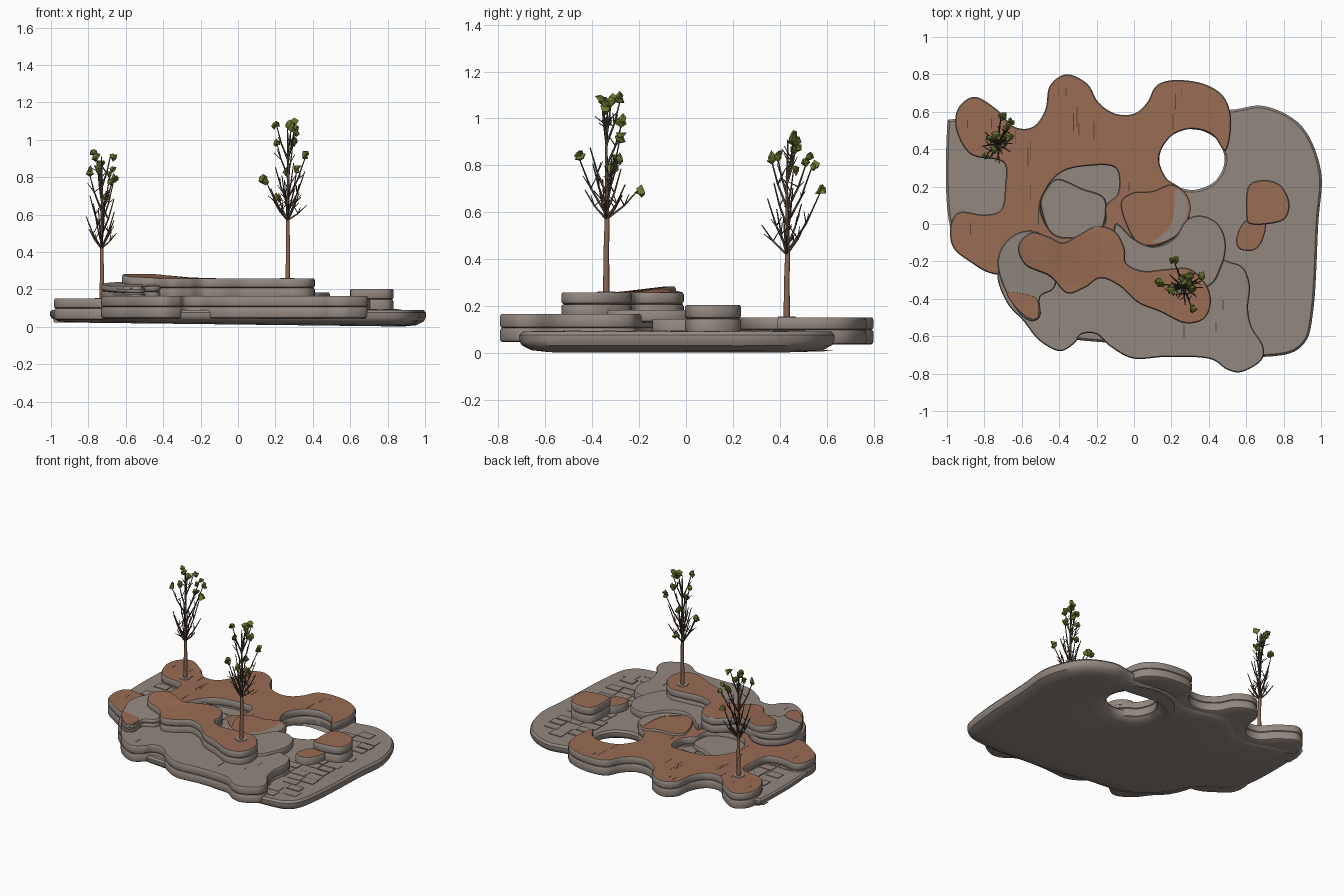
import bpy, bmesh, math, random
from mathutils import Vector

if "Cube" in bpy.data.objects:
    bpy.data.objects.remove(bpy.data.objects["Cube"])
random.seed(7)

def mat(name, rgb):
    m = bpy.data.materials.new(name)
    m.diffuse_color = (*rgb, 1)
    m.use_nodes = True
    m.node_tree.nodes["Principled BSDF"].inputs["Base Color"].default_value = m.diffuse_color
    return m

STONE = mat("grey stone", (.29, .245, .215))
EARTH = mat("red brown earth", (.32, .15, .087))
BARK = mat("trunk bark", (.27, .14, .085))
TWIG = mat("dark twig", (.10, .07, .05))
LEAF = mat("olive leaf", (.15, .185, .028))
CRACK = mat("dark crack", (.10, .055, .035))

def spline(pts, n=7):
    """Closed smooth outline through a few points."""
    out, k = [], len(pts)
    for i in range(k):
        a, b, c, d = (Vector(pts[(i + j) % k]) for j in (-1, 0, 1, 2))
        for s in range(n):
            t = s / n
            out.append(.5 * (2*b + (c-a)*t + (2*a-5*b+4*c-d)*t*t + (3*b-a-3*c+d)*t**3))
    return out

def area(p):
    return sum(p[i-1].x*p[i].y - p[i].x*p[i-1].y for i in range(len(p)))

def inside(p, x, y):
    r = False
    for i in range(len(p)):
        a, b = p[i-1], p[i]
        if (a.y > y) != (b.y > y) and x < (b.x-a.x)*(y-a.y)/(b.y-a.y) + a.x:
            r = not r
    return r

def finish(bm, name, mats, smooth=None):
    bmesh.ops.recalc_face_normals(bm, faces=bm.faces)
    me = bpy.data.meshes.new(name)
    bm.to_mesh(me)
    bm.free()
    for m in mats:
        me.materials.append(m)
    ob = bpy.data.objects.new(name, me)
    bpy.context.collection.objects.link(ob)
    if smooth:
        bpy.ops.object.select_all(action='DESELECT')
        ob.select_set(True)
        bpy.context.view_layer.objects.active = ob
        bpy.ops.object.shade_smooth_by_angle(angle=math.radians(smooth))
    return ob

def strata(zs, e=.011):
    """Edge profile of stacked rounded layers: (inset, z)."""
    prof = []
    for z0, z1 in zip(zs, zs[1:]):
        prof += [(e, z0), (e*.25, z0 + e*.5), (0, z0 + e*1.2), (0, z1 - e*.8), (e*.5, z1)]
    return prof

def slab(name, outline, prof, top, holes=(), lift=lambda x, y, z: 0):
    bm = bmesh.new()
    caps = [[], []]
    loops = [(outline, 1)] + [(h, -1) for h in holes]
    for p, sign in loops:
        if area(p) * sign < 0:
            p = p[::-1]
        k, rings = len(p), []
        for inset, z in prof:
            ring = []
            for i in range(k):
                t = (p[(i+1) % k] - p[i-1]).normalized()
                q = p[i] - Vector((t.y, -t.x)) * inset
                ring.append(bm.verts.new((q.x, q.y, z + lift(q.x, q.y, z))))
            rings.append(ring)
        for r0, r1 in zip(rings, rings[1:]):
            for i in range(k):
                bm.faces.new((r0[i-1], r0[i], r1[i], r1[i-1]))
        for c, r in ((0, rings[0]), (1, rings[-1])):
            caps[c] += [bm.edges.get((r[i-1], r[i])) for i in range(k)]
    for c in (0, 1):
        g = bmesh.ops.triangle_fill(bm, edges=caps[c], use_beauty=True, normal=(0, 0, 1))
        for f in g['geom']:
            if c and isinstance(f, bmesh.types.BMFace):
                f.material_index = 1
    return finish(bm, name, [STONE, top], 35)

# Outlines
base = spline([(-.97, .56), (-1, .5), (-1, .1), (-.94, -.1), (-.74, -.25), (-.6, -.47), (-.4, -.6), (-.1, -.64),
               (.2, -.69), (.7, -.71), (.9, -.65), (.96, -.45), (.985, 0), (1, .28), (.9, .52), (.7, .63),
               (.5, .61), (.2, .63), (0, .56), (-.3, .62), (-.55, .48), (-.8, .55)])
well = spline([(.31 + .175*math.cos(a*math.pi/4), .345 + .163*math.sin(a*math.pi/4)) for a in range(8)])
main = spline([(-.95, .5), (-.94, .62), (-.85, .68), (-.73, .61), (-.64, .52), (-.54, .52), (-.475, .61), (-.45, .74),
               (-.36, .8), (-.25, .75), (-.19, .65), (-.1, .59), (0, .59), (.07, .65), (.12, .74), (.22, .77),
               (.37, .75), (.48, .68), (.52, .55), (.49, .39), (.42, .475), (.31, .508), (.2, .47), (.135, .36),
               (.17, .25), (.25, .19), (.3, .1), (.25, -.05), (0, -.16), (-.5, -.26), (-.74, -.27), (-.88, -.2),
               (-.97, -.12), (-.98, 0), (-.93, .065), (-.8, .05), (-.71, .08), (-.69, .2), (-.7, .33), (-.87, .37)])
pit = spline([(-.5, .08), (-.46, .2), (-.38, .28), (-.25, .31), (-.1, .3), (-.085, .17), (-.15, .1),
              (-.16, 0), (-.25, -.06), (-.42, -.06)])
front = spline([(-.73, -.27), (-.68, -.42), (-.59, -.52), (-.51, -.62), (-.4, -.68), (-.32, -.64), (-.28, -.59),
                (-.2, -.59), (-.12, -.66), (0, -.72), (.18, -.71), (.4, -.72), (.5, -.78), (.58, -.79),
                (.68, -.73), (.69, -.65), (.63, -.55), (.61, -.45), (.62, -.33), (.58, -.23), (.48, -.19),
                (.3, -.1), (0, -.14), (-.4, -.16), (-.65, -.18)])
path = spline([(-.62, -.12), (-.55, -.045), (-.45, -.07), (-.38, -.1), (-.3, -.06), (-.2, -.01), (-.1, -.04),
               (-.05, -.13), (-.04, -.21), (.05, -.25), (.18, -.24), (.3, -.24), (.39, -.33), (.41, -.43),
               (.37, -.51), (.27, -.53), (.14, -.47), (.02, -.42), (-.08, -.33), (-.18, -.29), (-.26, -.34),
               (-.36, -.37), (-.45, -.28), (-.58, -.22)])

# Stacked rock slabs
slab("base_slab", base, [(.12, .0), (.05, .008), (.01, .03), (0, .05), (0, .075), (.012, .09)], STONE, [well],
     lambda x, y, z: .012*(1 - x)*(1 - z/.09))
slab("main_terrace", main, strata([.035, .097, .15]), EARTH, [pit])
slab("front_terrace", front, strata([.045, .105, .165]), STONE)
slab("pit_disc", spline([(-.5, .1), (-.46, .2), (-.4, .24), (-.28, .19), (-.16, .14), (-.155, .02),
                         (-.22, -.1), (-.42, -.08)]), strata([.08, .12]), STONE)
slab("right_lobe", spline([(-.1, 0), (0, -.08), (.1, -.12), (.21, -.08), (.28, .02), (.36, .045), (.45, 0), (.49, -.1),
                           (.47, -.22), (.38, -.34), (.1, -.32), (-.08, -.2)]), strata([.13, .183]), STONE)
slab("middle_step", spline([(-.07, .1), (-.01, .165), (.1, .175), (.2, .21), (.28, .16), (.3, .06), (.23, -.06),
                            (.1, -.115), (0, -.08)]), strata([.12, .165], .006), EARTH)
slab("middle_step_rim", spline([(.22, .18), (.27, .15), (.285, .06), (.22, -.06), (.1, -.1), (.19, -.02), (.215, .08)]),
     [(0, .163), (0, .167)], STONE)
slab("left_lobe", spline([(-.73, -.2), (-.69, -.1), (-.6, -.04), (-.5, -.05), (-.42, -.14), (-.42, -.33), (-.5, -.39),
                          (-.5, -.49), (-.55, -.52), (-.62, -.47), (-.7, -.33)]), strata([.15, .19, .225]), STONE,
     (), lambda x, y, z: (z - .15)*(y + .25))
slab("left_lobe_earth", spline([(-.68, -.37), (-.6, -.37), (-.52, -.4), (-.51, -.49), (-.55, -.51), (-.62, -.46)]),
     [(0, .205), (.002, .219)], EARTH)
slab("upper_path", path, strata([.15, .207, .258]), EARTH, (),
     lambda x, y, z: .024*min(1, max(0, (-.2 - x)/.25))*min(1, max(0, (y + .3)/.2)))
slab("right_block", spline([(.6, .05), (.61, .2), (.69, .235), (.78, .21), (.83, .12), (.81, .03), (.72, 0), (.62, 0)]),
     strata([.07, .145, .203]), EARTH)
slab("right_block_step", spline([(.55, -.06), (.56, -.13), (.64, -.14), (.69, -.08), (.7, .02), (.6, .02)]),
     strata([.07, .145], .008), EARTH)

def box(bm, x, y, z, sx, sy, sz):
    vs = bmesh.ops.create_cube(bm, size=1)['verts']
    for v in vs:
        v.co = Vector((x + v.co.x*sx, y + v.co.y*sy, z + v.co.z*sz))

# Thin flagstones on the bare base
bm = bmesh.new()
for i in range(18):
    for j in range(17):
        x, y = -.95 + i*.11 + random.uniform(-.02, .02), -.62 + j*.073
        sx, sy = .1, random.uniform(.06, .072)
        ok = all(inside(base, x + a, y + b) and not inside(well, x + a, y + b) for a in (-.09, .09) for b in (-.07, .07))
        if ok and (x > .5 or x < -.7 or inside(pit, x, y)) and random.random() < .7:
            box(bm, x, y, .09, sx, sy, random.uniform(.004, .012))
finish(bm, "flagstones", [STONE])

# Fine cracks running front to back
bm = bmesh.new()
for outline, z, count, hole in ((main, .15, 90, pit), (front, .165, 45, path), (path, .258, 20, pit)):
    for _ in range(count):
        x, y, l = random.uniform(-.95, .6), random.uniform(-.75, .78), random.uniform(.03, .11)
        if outline is path and x < -.2:
            continue
        if all(inside(outline, x, y + s*l*.6) and not inside(hole, x, y + s*l*.6) for s in (-1, 0, 1)):
            box(bm, x, y, z, .0045, l, .002)
finish(bm, "surface_cracks", [CRACK])

def tubes(name, paths, m):
    """Tapered tubes; each path is a list of (point, radius)."""
    cu = bpy.data.curves.new(name, 'CURVE')
    cu.dimensions, cu.bevel_depth, cu.bevel_resolution, cu.use_fill_caps = '3D', 1, 1, True
    for p in paths:
        s = cu.splines.new('POLY')
        s.points.add(len(p) - 1)
        for pt, (co, r) in zip(s.points, p):
            pt.co, pt.radius = (*co, 1), r
    cu.materials.append(m)
    ob = bpy.data.objects.new(name, cu)
    bpy.context.collection.objects.link(ob)
    bpy.ops.object.select_all(action='DESELECT')
    ob.select_set(True)
    bpy.context.view_layer.objects.active = ob
    bpy.ops.object.convert(target='MESH')

def tree(name, x, y, z0, fork, top, tips):
    o = Vector((x, y, 0))
    P = lambda a, b, c: o + Vector((a, b, c))
    tubes(name + "_trunk", [[(P(0, 0, z0 - .02), .014), (P(.003, 0, (z0 + fork)/2), .012), (P(0, .004, fork), .01)]], BARK)
    paths = [[(P(0, .004, fork), .009), (P(.004, 0, (fork + top)/2), .006), (P(0, .005, top - .04), .003)]]
    ends = list(tips)
    for i in range(11):   # bare twigs
        a, r = i*2.4, random.uniform(.06, .11)
        ends.append((r*math.cos(a), r*math.sin(a), fork + .05 + i*(top - fork)*.045))
    for a, b, c in ends:
        s = max(fork - .03, c - .12 - 1.0*math.hypot(a, b))
        e, m = P(a, b, c), P(a*.55, b*.55, s + (c - s)*.45)
        paths.append([(P(0, 0, s), .0055), (m, .004), (e, .0025)])
        for _ in range(2):   # side shoots
            d = Vector((random.uniform(-.04, .04), random.uniform(-.04, .04), random.uniform(.02, .06)))
            paths.append([(m, .003), (m + d, .0015)])
    tubes(name + "_branches", paths, TWIG)
    bm = bmesh.new()
    for a, b, c in tips:   # jagged leaf clumps
        for _ in range(2):
            q = P(a, b, c) + Vector([random.uniform(-.012, .012) for _ in range(3)])
            for v in bmesh.ops.create_icosphere(bm, subdivisions=1, radius=.021)['verts']:
                v.co = q + v.co * random.choice((.6, .85, 1.3))
    finish(bm, name + "_leaves", [LEAF])
    ring = spline([(x + .04*math.cos(k*math.pi/4), y + .04*math.sin(k*math.pi/4)) for k in range(8)], 3)
    slab(name + "_root_ring", ring, [(0, z0 - .002), (.003, z0 + .004)], STONE)

# Two slender trees
tree("front_tree", .265, -.34, .258, .6, 1.1,
     [(-.06, -.02, 1.08), (.02, .02, 1.07), (.04, .06, 1.08), (.04, -.01, 1.05), (-.06, 0, .99), (.03, .07, .99),
      (.1, .06, .92), (.05, -.12, .84), (0, .05, .83), (-.12, .02, .79), (-.05, .14, .7)])
tree("rear_tree", -.73, .43, .15, .45, .95,
     [(-.03, .04, .92), (.05, .03, .92), (-.07, -.07, .84), (-.02, -.04, .84), (.05, .09, .83), (.07, .11, .8),
      (.06, .03, .79), (.02, .15, .7), (-.01, .04, .88)])
